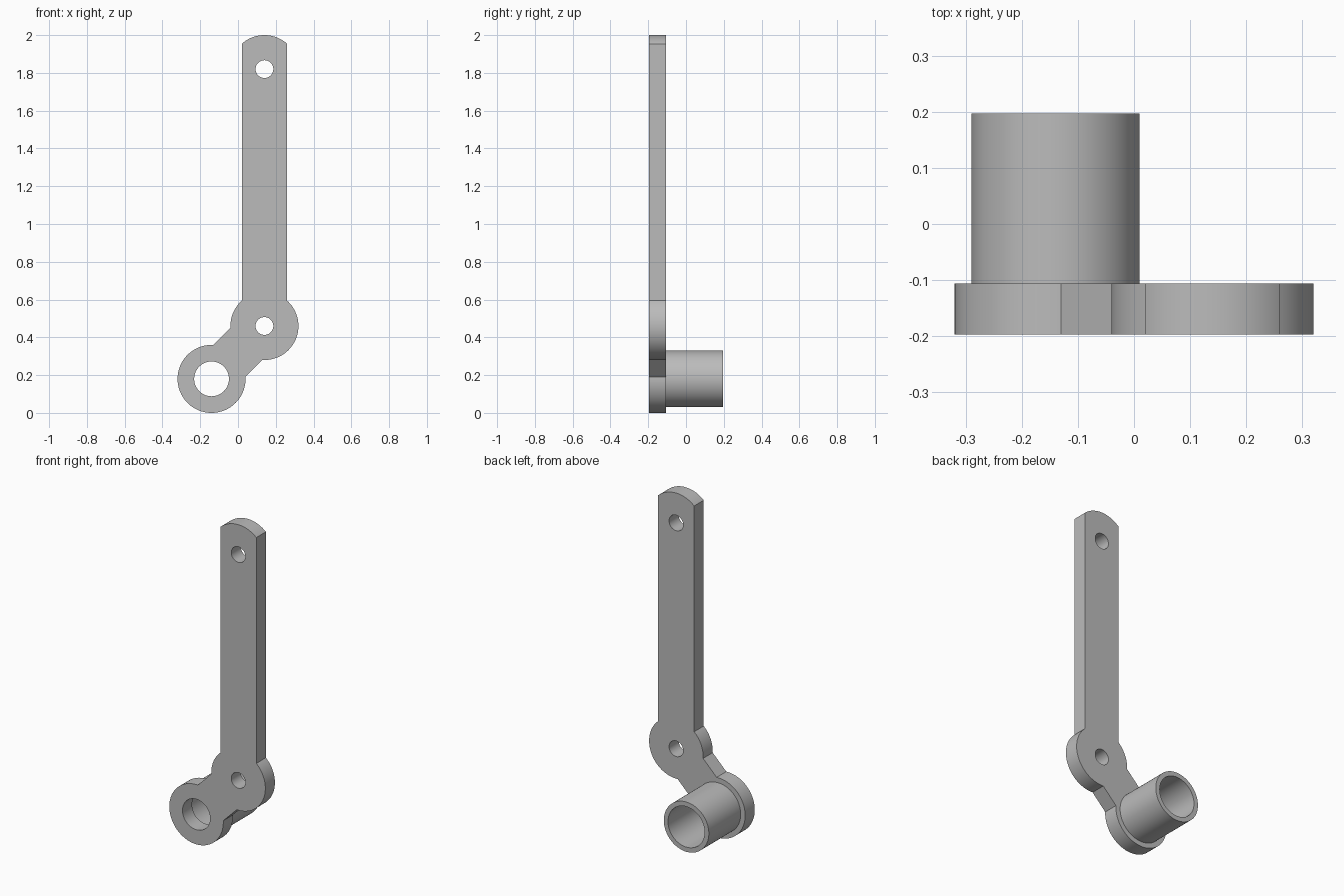
import bpy
import bmesh
from math import sin, cos, asin, degrees, radians

default = bpy.data.objects.get("Cube")
if default:
    bpy.data.objects.remove(default, do_unlink=True)

metal = bpy.data.materials.new("plain grey")
metal.use_nodes = True
GREY = (0.5, 0.5, 0.5, 1)
metal.diffuse_color = GREY
metal.node_tree.nodes["Principled BSDF"].inputs["Base Color"].default_value = GREY

# Key dimensions
FRONT, PLATE_BACK, TUBE_BACK = -0.197, -0.106, 0.197
RADIUS, HALF_WIDTH = 0.18, 0.12
BOSS, PIVOT, TIP = (-0.14, 0.18), (0.14, 0.46), (0.14, 1.82)


def arc(centre, radius, start, end, steps=64):
    """Points along an arc in the x-z plane, angles in degrees."""
    angles = [radians(start + (end - start) * i / steps) for i in range(steps + 1)]
    return [(centre[0] + radius * cos(a), centre[1] + radius * sin(a)) for a in angles]


def circle(centre, radius):
    return arc(centre, radius, 0, 360, 96)[:-1]


def extruded(name, loops, y_front, y_back):
    """Fill an outline with holes and extrude it along y."""
    bm = bmesh.new()
    edges = []
    for loop in loops:
        verts = [bm.verts.new((x, y_front, z)) for x, z in loop]
        edges += [bm.edges.new((v, verts[i - 1])) for i, v in enumerate(verts)]
    bmesh.ops.triangle_fill(bm, edges=edges, use_beauty=True, use_dissolve=False)
    new = bmesh.ops.extrude_face_region(bm, geom=bm.faces[:], use_keep_orig=True)["geom"]
    moved = [g for g in new if isinstance(g, bmesh.types.BMVert)]
    bmesh.ops.translate(bm, verts=moved, vec=(0, y_back - y_front, 0))
    bmesh.ops.recalc_face_normals(bm, faces=bm.faces[:])
    mesh = bpy.data.meshes.new(name)
    bm.to_mesh(mesh)
    bm.free()
    mesh.materials.append(metal)
    obj = bpy.data.objects.new(name, mesh)
    bpy.context.collection.objects.link(obj)
    bpy.ops.object.select_all(action="DESELECT")
    obj.select_set(True)
    bpy.context.view_layer.objects.active = obj
    bpy.ops.object.shade_smooth_by_angle(angle=radians(30))
    return obj


# Lever plate: two round ends, a diagonal neck and a long arm with a curved tip
half = degrees(asin(HALF_WIDTH / RADIUS))
outline = (arc(BOSS, RADIUS, 45 + half, 405 - half)
           + arc(PIVOT, RADIUS, 225 + half, 450 - half)
           + arc(TIP, RADIUS, 90 - half, 90 + half)
           + arc(PIVOT, RADIUS, 90 + half, 225 - half))
holes = [circle(BOSS, 0.092), circle(PIVOT, 0.047), circle(TIP, 0.047)]
extruded("lever_plate", [outline] + holes, FRONT, PLATE_BACK)

# Hollow sleeve behind the lower end
extruded("sleeve", [circle(BOSS, 0.15), circle(BOSS, 0.122)], PLATE_BACK, TUBE_BACK)
